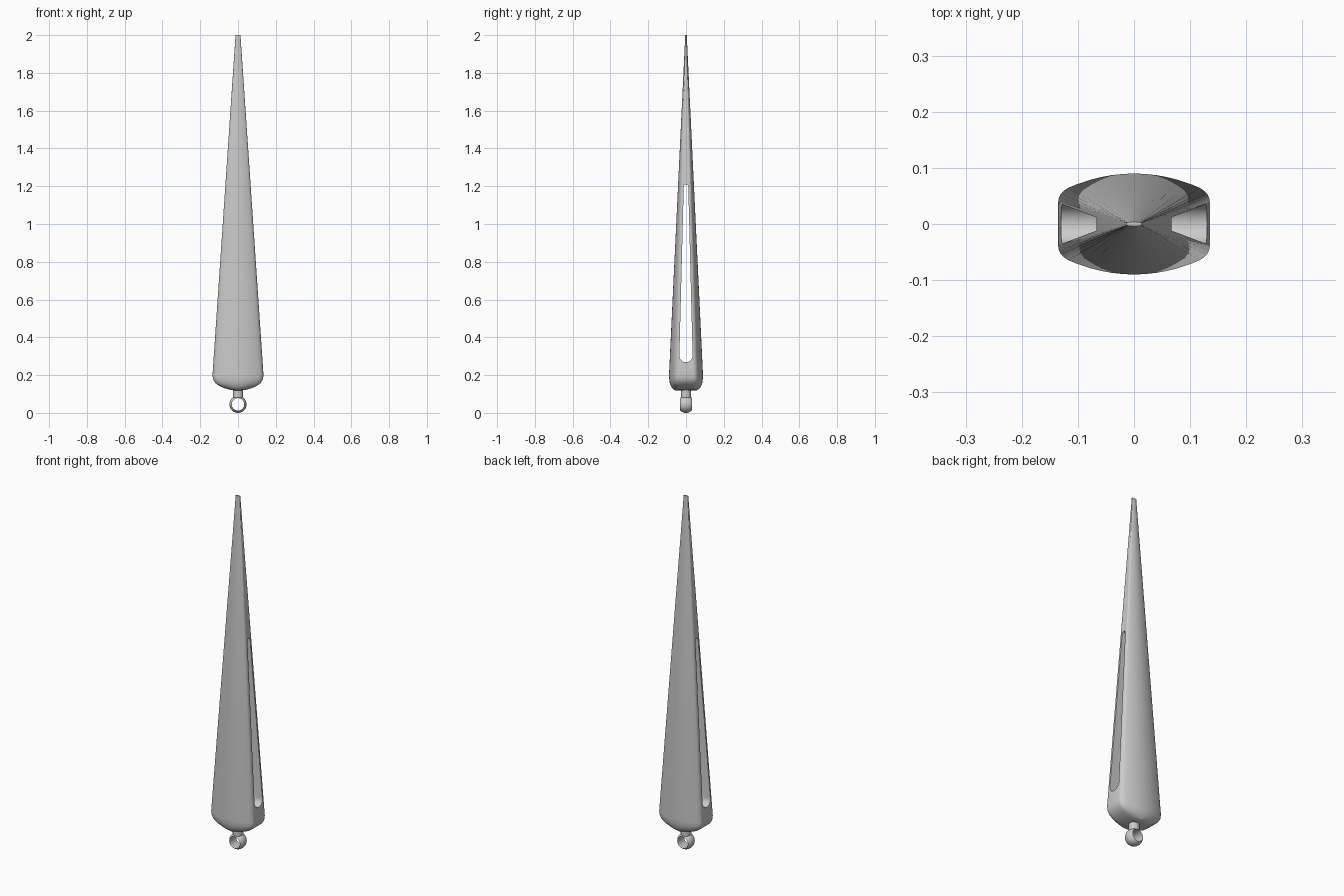
import bpy, bmesh, math

cube = bpy.data.objects.get("Cube")
if cube:
    bpy.data.objects.remove(cube, do_unlink=True)

grey = bpy.data.materials.new("plain grey")
grey.use_nodes = True
COLOUR = (0.6, 0.6, 0.6, 1)
grey.diffuse_color = COLOUR
grey.node_tree.nodes["Principled BSDF"].inputs["Base Color"].default_value = COLOUR


def loft(name, rings, cap=True, closed=False):
    """Skin a list of equal-length rings of points."""
    bm = bmesh.new()
    loops = [[bm.verts.new(p) for p in ring] for ring in rings]
    pairs = list(zip(loops, loops[1:]))
    if closed:
        pairs.append((loops[-1], loops[0]))
    for a, b in pairs:
        n = len(a)
        for i in range(n):
            j = (i + 1) % n
            bm.faces.new((a[i], a[j], b[j], b[i]))
    if cap:
        bm.faces.new(loops[0])
        bm.faces.new(loops[-1])
    bmesh.ops.recalc_face_normals(bm, faces=bm.faces)
    mesh = bpy.data.meshes.new(name)
    bm.to_mesh(mesh)
    bm.free()
    mesh.materials.append(grey)
    obj = bpy.data.objects.new(name, mesh)
    bpy.context.collection.objects.link(obj)
    return obj


def smooth(obj, angle):
    bpy.ops.object.select_all(action="DESELECT")
    obj.select_set(True)
    bpy.context.view_layer.objects.active = obj
    bpy.ops.object.shade_smooth_by_angle(angle=math.radians(angle))


# Cross-section: flat sides, rounded corners, bowed front and back
quarter = [(1, 0.45), (0.99, 0.53), (0.965, 0.6), (0.925, 0.66), (0.87, 0.715)]
quarter += [(x, 1 - 0.375 * x * x) for x in (0.75, 0.6, 0.45, 0.3, 0.15)]
half = quarter + [(0, 1)] + [(-x, y) for x, y in reversed(quarter)]
section = half + [(-x, -y) for x, y in half]

# Body: arched base, then a straight taper to a thin tip (z, half width, half depth)
levels = [(0.118, 0.008, 0.055), (0.122, 0.04, 0.063), (0.13, 0.07, 0.072),
          (0.142, 0.098, 0.08), (0.158, 0.12, 0.086), (0.178, 0.132, 0.089),
          (0.2, 0.135, 0.09), (2.0, 0.013, 0.004)]
body = loft("tapered_body", [[(x * w, y * d, z) for x, y in section]
                             for z, w, d in levels])


# Tapering slot through both sides
def arc(z, r, start):
    return [(r * math.cos(start + math.pi * i / 16),
             z + r * math.sin(start + math.pi * i / 16)) for i in range(17)]


outline = arc(1.198, 0.012, 0) + arc(0.303, 0.035, math.pi)
cutter = loft("slot_cutter", [[(x, y, z) for y, z in outline] for x in (-0.3, 0.3)])
cutter.hide_render = True
cut = body.modifiers.new("slot", "BOOLEAN")
cut.operation = "DIFFERENCE"
cut.solver = "EXACT"
cut.object = cutter
bpy.context.view_layer.objects.active = body
body.select_set(True)
bpy.ops.object.modifier_apply(modifier=cut.name)
bpy.data.objects.remove(cutter, do_unlink=True)
smooth(body, 35)

# Hanging eye: a ball drilled from front to back
R, HOLE = 0.045, 0.033
edge = math.acos(HOLE / R)
profile = [(R * math.cos(t), R * math.sin(t))
           for t in (edge * (i / 8 - 1) for i in range(17))]
turns = [2 * math.pi * i / 48 for i in range(48)]
eye = loft("hanging_eye", [[(r * math.cos(t), y, R + r * math.sin(t)) for r, y in profile]
                           for t in turns], cap=False, closed=True)
smooth(eye, 35)

# Stem joining the eye to the body
bpy.ops.mesh.primitive_cylinder_add(vertices=32, radius=0.027, depth=0.06,
                                    location=(0, 0, 0.11))
stem = bpy.context.object
stem.name = "stem"
stem.data.materials.append(grey)
smooth(stem, 35)
